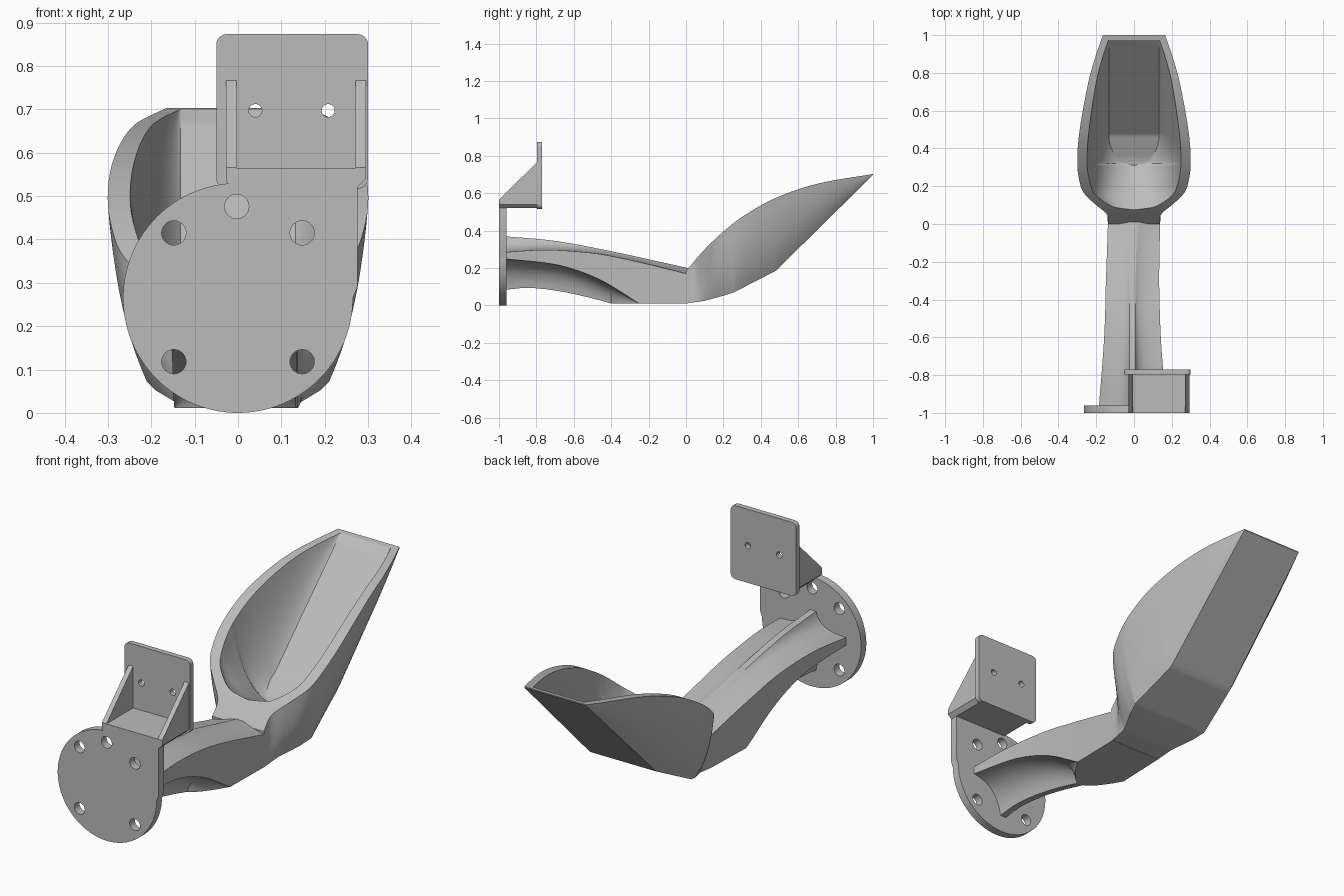
import bpy, bmesh, math
from mathutils import Vector

cube = bpy.data.objects.get("Cube")
if cube:
    bpy.data.objects.remove(cube, do_unlink=True)

grey = bpy.data.materials.new("plain grey")
grey.use_nodes = True
grey.diffuse_color = (0.5, 0.5, 0.5, 1)
grey.node_tree.nodes["Principled BSDF"].inputs["Base Color"].default_value = (0.5, 0.5, 0.5, 1)


def sample(keys, y, smooth=True):
    """Interpolate (y, value) keys, with soft tangents if smooth."""
    if y <= keys[0][0]:
        return keys[0][1]
    if y >= keys[-1][0]:
        return keys[-1][1]
    i = max(k for k in range(len(keys) - 1) if keys[k][0] <= y)
    (a, va), (b, vb) = keys[i], keys[i + 1]
    t = (y - a) / (b - a)
    if not smooth:
        return va + (vb - va) * t

    def slope(k):
        lo, hi = keys[max(k - 1, 0)], keys[min(k + 1, len(keys) - 1)]
        return (hi[1] - lo[1]) / (hi[0] - lo[0]) * (b - a)

    s = t * t * (3 - 2 * t)
    return (va + (vb - va) * s + slope(i) * t * (1 - t) ** 2
            - slope(i + 1) * t * t * (1 - t))


def bend(p, c, q, n=10):
    """Points on a quadratic curve from p to q pulled towards c."""
    p, c, q = Vector(p), Vector(c), Vector(q)
    return [p * (1 - t) ** 2 + c * 2 * t * (1 - t) + q * t * t
            for t in (k / n for k in range(n + 1))]


def clamp(v):
    return min(max(v, 0), 1)


def shade(obj, angle):
    bpy.ops.object.select_all(action="DESELECT")
    obj.select_set(True)
    bpy.context.view_layer.objects.active = obj
    bpy.ops.object.shade_smooth_by_angle(angle=math.radians(angle))


def finish(bm, name, angle=30):
    bmesh.ops.remove_doubles(bm, verts=bm.verts, dist=0.0002)
    bmesh.ops.recalc_face_normals(bm, faces=bm.faces)
    mesh = bpy.data.meshes.new(name)
    bm.to_mesh(mesh)
    bm.free()
    obj = bpy.data.objects.new(name, mesh)
    bpy.context.collection.objects.link(obj)
    mesh.materials.append(grey)
    shade(obj, angle)
    return obj


def loft(name, section, stations, angle):
    """Skin closed (x, z) sections placed along y."""
    bm = bmesh.new()
    rings = [[bm.verts.new((p[0], y, p[1])) for p in section(y)] for y in stations]
    n = len(rings[0])
    for r, s in zip(rings, rings[1:]):
        for i in range(n):
            j = (i + 1) % n
            bm.faces.new((r[i], r[j], s[j], s[i]))
    bm.faces.new(rings[0])
    bm.faces.new(rings[-1])
    return finish(bm, name, angle)


def prism(name, outline, axis, start, end):
    """Extrude an outline along x or y."""
    bm = bmesh.new()
    place = (lambda p, d: (d, p[0], p[1])) if axis == "x" else (lambda p, d: (p[0], d, p[1]))
    face = bm.faces.new([bm.verts.new(place(p, start)) for p in outline])
    new = bmesh.ops.extrude_face_region(bm, geom=[face])["geom"]
    for v in new:
        if isinstance(v, bmesh.types.BMVert):
            v.co[0 if axis == "x" else 1] = end
    bm.faces.new([v for v in face.verts]) if not face.is_valid else None
    return finish(bm, name)


def arc(cx, cz, r, a, b, n):
    return [(cx + r * math.cos(math.radians(a + (b - a) * k / n)),
             cz + r * math.sin(math.radians(a + (b - a) * k / n))) for k in range(n + 1)]


def drill(obj, spots, r, y):
    """Cut round holes along y."""
    for x, z in spots:
        cutter = prism("hole_cutter", arc(x, z, r, 0, 348.75, 31), "y", y - 0.1, y + 0.1)
        cutter.hide_render = True
        mod = obj.modifiers.new("hole", "BOOLEAN")
        mod.operation = "DIFFERENCE"
        mod.solver = "EXACT"
        mod.object = cutter
        bpy.context.view_layer.objects.active = obj
        bpy.ops.object.modifier_apply(modifier=mod.name)
        bpy.data.objects.remove(cutter, do_unlink=True)
    shade(obj, 30)


def steps(a, b, n):
    return [a + (b - a) * k / n for k in range(n + 1)]


# Arm: four-finned at the flange, growing into a solid block
ridge = [(-0.97, 0.37), (-0.7, 0.345), (-0.4, 0.29), (0.01, 0.2)]
fin_top = [(-0.97, 0.285), (-0.75, 0.297), (-0.5, 0.28), (-0.3, 0.243), (0.01, 0.168)]
fin_low = [(-0.97, 0.25), (-0.68, 0.215), (-0.465, 0.14), (-0.25, 0.011)]
keel = [(-0.97, 0.083), (-0.85, 0.094), (-0.7, 0.08), (-0.55, 0.05), (-0.4, 0.011)]
arm_width = [(-0.97, 0.178), (-0.6, 0.15), (-0.3, 0.141), (0.01, 0.138)]


def arm_section(y):
    w = sample(arm_width, y)
    skew = 0.008 * clamp(-y / 0.3)

    def half(side):
        top, up = sample(ridge, y), sample(fin_top, y)
        low, base = sample(fin_low, y), sample(keel, y)
        inner = 0.016 + (w - 0.016) * clamp((y + 0.4) / 0.15) ** 0.7
        hollow = clamp(-y / 0.7) ** 0.5
        mid = (0.016 + w) / 2
        c = (mid + (0.035 - mid) * hollow, (top + up) / 2 + (up - top) * 0.55 * hollow)
        pts = bend((0.016, top), c, (w, up))
        pts += bend((w, low), (inner + 0.15 * (w - inner), base + 0.9 * (low - base)), (inner, base))
        return [(side * p[0] - skew, p[1]) for p in pts]
    return half(1) + half(-1)[::-1]


loft("arm", arm_section, steps(-0.97, -0.4, 16) + steps(-0.385, -0.25, 9) + steps(-0.2, 0.01, 5), 24)

# Scoop: outer hull, flat rim and hollow in one skin
rim = [(0, 0.185), (0.1, 0.3), (0.2, 0.395), (0.31, 0.48), (0.48, 0.575), (0.7, 0.65), (1, 0.703)]
rim_out = [(0, 0.138), (0.05, 0.143), (0.1, 0.2), (0.15, 0.255), (0.2, 0.282), (0.31, 0.3),
           (0.48, 0.29), (0.75, 0.242), (0.88, 0.206), (1, 0.165)]
rim_in = [(0.075, 0), (0.085, 0.085), (0.1, 0.13), (0.15, 0.2), (0.2, 0.228), (0.31, 0.248),
          (0.48, 0.24), (0.75, 0.2), (0.88, 0.167), (0.975, 0.135)]
hull_low = [(0, 0.011), (0.1, 0.025), (0.2, 0.052), (0.26, 0.072), (0.48, 0.185), (1, 0.698)]
hull_width = [(0, 0.138), (0.1, 0.145), (0.2, 0.19), (0.26, 0.21), (0.48, 0.178), (1, 0.165)]
floor_low = [(0.075, 0.275), (0.31, 0.145), (0.47, 0.215), (0.975, 0.7)]


def scoop_section(y):
    top, out = sample(rim, y), sample(rim_out, y)
    base, w = sample(hull_low, y, False), sample(hull_width, y, False)
    inn = sample(rim_in, y) if y < 0.978 else 0.0
    deep = min(sample(floor_low, y, False), top) if 0.075 < y < 0.978 else top
    t = clamp((0.47 - y) / 0.16)
    flat = min(0.133 * math.sqrt(1 - t * t), inn)
    side = bend((w, base), (out * 0.8 + w * 0.2, base + 0.4 * (top - base)), (out, top), 10)
    wall = bend((inn, top), (flat + (0.62 + 0.16 * t) * (inn - flat),
                             deep + (0.28 - 0.24 * t) * (top - deep)), (flat, deep), 12)
    half = [(p[0], p[1]) for p in side + wall]
    return half + [(-x, z) for x, z in reversed(half)]


loft("scoop", scoop_section, steps(0, 0.06, 6) + [0.075, 0.079, 0.085, 0.092] + steps(0.1, 0.29, 19)
     + [0.3, 0.306] + steps(0.31, 0.47, 14) + [0.48] + steps(0.5, 0.975, 24) + [0.979, 1], 24)

# Mounting flange: disc with a squared shoulder under the bracket
flange = prism("mounting_flange", arc(0, 0.265, 0.265, 94, 360, 72)
               + [(0.275, 0.29), (0.275, 0.535), (-0.018, 0.535)], "y", -1, -0.96)
drill(flange, [(sx * 0.148, z) for sx in (-1, 1) for z in (0.118, 0.415)] + [(-0.003, 0.476)],
      0.028, -0.98)

# Bracket: shelf, two gussets and an upright plate
prism("bracket_shelf", [(-0.015, 0.52), (0.275, 0.52), (0.295, 0.54), (0.295, 0.565),
                        (-0.028, 0.565), (-0.028, 0.535)], "y", -1, -0.785)
for side, x in (("right", -0.028), ("left", 0.271)):
    prism("bracket_gusset_" + side, [(-1, 0.545), (-1, 0.566), (-0.79, 0.772), (-0.79, 0.545)],
          "x", x, x + 0.024)
r = 0.024
plate = prism("bracket_plate", arc(0.3 - r, 0.873 - r, r, 0, 90, 6) + arc(-0.05 + r, 0.873 - r, r, 90, 180, 6)
              + arc(-0.05 + r, 0.517 + r, r, 180, 270, 6) + arc(0.3 - r, 0.517 + r, r, 270, 360, 6),
              "y", -0.796, -0.77)
drill(plate, [(0.04, 0.697), (0.208, 0.697)], 0.015, -0.783)
